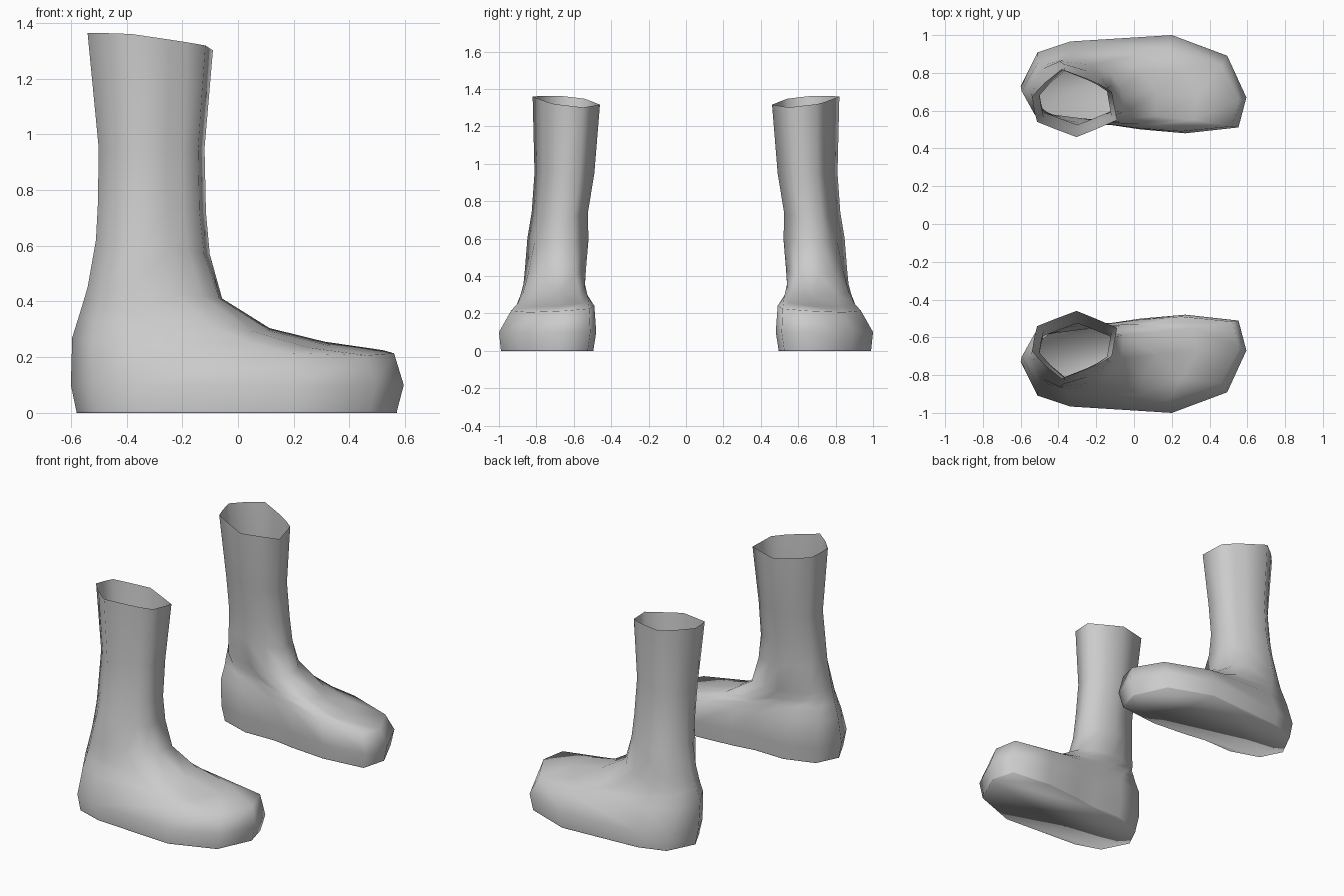
import bpy, bmesh

if "Cube" in bpy.data.objects:
    bpy.data.objects.remove(bpy.data.objects["Cube"])

# One plain grey material
grey = bpy.data.materials.new("plain_grey")
grey.diffuse_color = (0.6, 0.6, 0.6, 1)
grey.use_nodes = True
grey.node_tree.nodes["Principled BSDF"].inputs["Base Color"].default_value = grey.diffuse_color

# Unit outlines, from the back round the outer side, toe and inner side
FOOT = [(-1, -.04), (-.85, .65), (-.56, .87), (.34, 1), (.83, .58), (1, -.27),
        (.93, -.88), (.46, -1), (.06, -.92), (-.2, -.83), (-.55, -.85), (-.88, -.6)]
SHAFT = [(-1, .2), (-.7, .6), (-.3, 1), (.3, .72), (.6, .55), (.88, .33),
         (1, -.5), (.5, -.77), (.05, -1), (-.42, -.78), (-.88, -.55), (-.95, -.2)]

# Rings: back x, front x, inner y, outer y, back z, front z, sideways tilt, shaft blend
RINGS = [
    (-.58, .57, .495, .99, .005, .005, 0, 0),        # sole edge
    (-.60, .595, .48, 1.0, .10, .10, 0, 0),          # widest part
    (-.595, .56, .49, .935, .27, .21, -.03, 0),      # toe top
    (-.57, .34, .52, .905, .35, .235, -.04, .1),     # instep
    (-.555, .13, .53, .885, .40, .29, -.03, .3),
    (-.54, -.05, .53, .87, .45, .41, 0, .6),         # ankle
    (-.51, -.10, .52, .85, .62, .57, 0, .9),
    (-.503, -.115, .525, .825, .75, .72, 0, 1),      # shaft
    (-.50, -.12, .49, .81, .95, .95, 0, 1),
    (-.54, -.09, .46, .82, 1.36, 1.31, .035, 1),     # open rim
]


def ring_points(x0, x1, y0, y1, z0, z1, tilt, blend, side):
    for (fx, fy), (sx, sy) in zip(FOOT, SHAFT):
        u = fx + (sx - fx) * blend
        v = fy + (sy - fy) * blend
        yield ((x0 + x1) / 2 + u * (x1 - x0) / 2,
               side * ((y0 + y1) / 2 + v * (y1 - y0) / 2),
               (z0 + z1) / 2 + u * (z1 - z0) / 2 + v * tilt / 2)


def make_boot(name, side):
    bm = bmesh.new()
    loops = [[bm.verts.new(p) for p in ring_points(*r, side)] for r in RINGS]
    n = len(FOOT)
    for a, b in zip(loops, loops[1:]):
        for i in range(n):
            j = (i + 1) % n
            bm.faces.new((a[i], a[j], b[j], b[i]))
    # Closed sole, with a flat base just inside its edge
    sole = bm.faces.new(loops[0])
    bmesh.ops.inset_region(bm, faces=[sole], thickness=.04, depth=0)
    for v in sole.verts:
        v.co.z = 0
    bmesh.ops.recalc_face_normals(bm, faces=bm.faces)
    for f in bm.faces:
        f.smooth = True
    mesh = bpy.data.meshes.new(name)
    bm.to_mesh(mesh)
    bm.free()
    mesh.materials.append(grey)
    bpy.context.collection.objects.link(bpy.data.objects.new(name, mesh))


make_boot("left_boot", 1)
make_boot("right_boot", -1)
